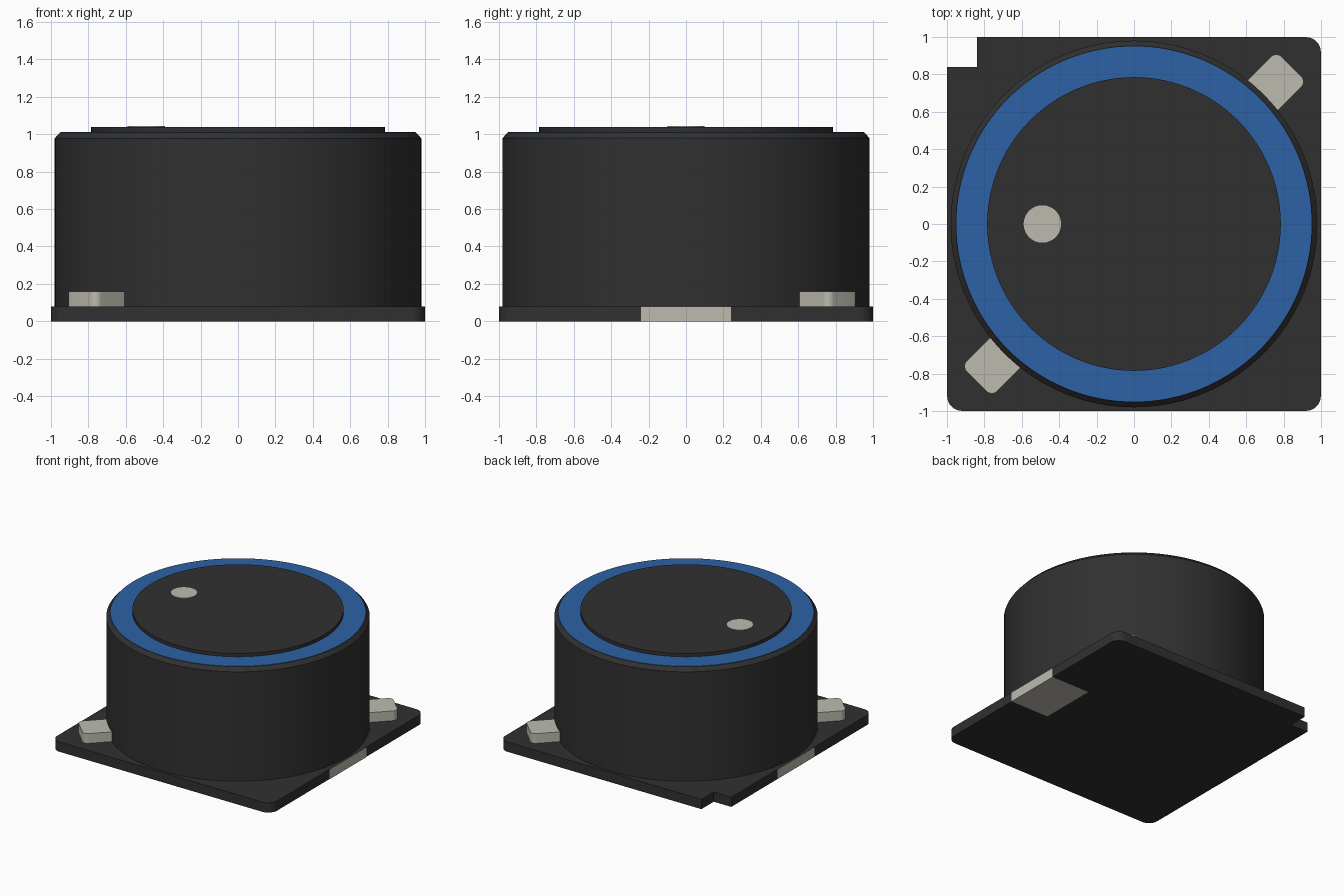
import bpy, bmesh, math

if "Cube" in bpy.data.objects:
    bpy.data.objects.remove(bpy.data.objects["Cube"])


def material(name, rgb):
    m = bpy.data.materials.new(name)
    m.use_nodes = True
    m.diffuse_color = (*rgb, 1)
    bsdf = next(n for n in m.node_tree.nodes if n.type == "BSDF_PRINCIPLED")
    bsdf.inputs["Base Color"].default_value = (*rgb, 1)
    return m


DARK = material("dark_grey", (0.03, 0.03, 0.03))
BLUE = material("blue", (0.026, 0.122, 0.38))
METAL = material("pale_metal", (0.51, 0.50, 0.43))


def finish(name, bm, mat):
    bmesh.ops.recalc_face_normals(bm, faces=bm.faces[:])
    mesh = bpy.data.meshes.new(name)
    bm.to_mesh(mesh)
    bm.free()
    mesh.materials.append(mat)
    ob = bpy.data.objects.new(name, mesh)
    bpy.context.collection.objects.link(ob)
    bpy.ops.object.select_all(action="DESELECT")
    ob.select_set(True)
    bpy.context.view_layer.objects.active = ob
    bpy.ops.object.shade_smooth_by_angle(angle=math.radians(30))
    return ob


def prism(name, outline, z0, z1, mat):
    """Extrude a flat outline from z0 to z1."""
    bm = bmesh.new()
    face = bm.faces.new([bm.verts.new((x, y, z0)) for x, y in outline])
    ext = bmesh.ops.extrude_face_region(bm, geom=[face], use_keep_orig=True)
    for v in ext["geom"]:
        if isinstance(v, bmesh.types.BMVert):
            v.co.z = z1
    return finish(name, bm, mat)


def turned(name, profile, mat, centre=(0, 0), sides=128):
    """Closed solid of revolution from (radius, z) rings, bottom to top."""
    bm = bmesh.new()
    angles = [2 * math.pi * i / sides for i in range(sides)]
    rings = [[bm.verts.new((centre[0] + r * math.cos(a), centre[1] + r * math.sin(a), z))
              for a in angles] for r, z in profile]
    for lo, hi in zip(rings, rings[1:]):
        for i in range(sides):
            j = (i + 1) % sides
            bm.faces.new((lo[i], lo[j], hi[j], hi[i]))
    bm.faces.new(rings[0])
    bm.faces.new(rings[-1])
    return finish(name, bm, mat)


def arc(cx, cy, r, start, steps=8):
    """Quarter-circle corner, counter-clockwise from start degrees."""
    return [(cx + r * math.cos(math.radians(start + 90 * i / steps)),
             cy + r * math.sin(math.radians(start + 90 * i / steps))) for i in range(steps + 1)]


# Base plate: three rounded corners and one square notch
S, R, N = 0.999, 0.08, 0.16
base = arc(S - R, S - R, R, 0) + [(-S + N, S), (-S + N, S - N), (-S, S - N)]
base += arc(-S + R, -S + R, R, 180) + arc(S - R, -S + R, R, 270)
prism("base_plate", base, 0.0, 0.08, DARK)

# Main drum with chamfered rim, blue ring and raised cap
turned("drum_body", [(0.98, 0.079), (0.98, 0.978), (0.952, 1.008)], DARK)
turned("blue_ring", [(0.95, 1.0), (0.95, 1.011)], BLUE)
turned("top_cap", [(0.785, 1.0), (0.785, 1.038)], DARK)
turned("marker_dot", [(0.1, 1.03), (0.1, 1.043)], METAL, (-0.49, 0), 48)

# Rounded tabs on two opposite corners, pointing outward along the diagonal
W, END, C = 0.115, 1.19, 0.04
tab = [(0.93, -W)] + arc(END - C, -W + C, C, 270) + arc(END - C, W - C, C, 0) + [(0.93, W)]
for name, deg in (("back_left_tab", 45), ("front_right_tab", 225)):
    c, s = math.cos(math.radians(deg)), math.sin(math.radians(deg))
    prism(name, [(d * c - w * s, d * s + w * c) for d, w in tab], 0.079, 0.16, METAL)

# Solder terminals on the two side edges; the left one also shows underneath
for name, sx, z0 in (("left_terminal", 1, -0.001), ("right_terminal", -1, 0.001)):
    prism(name, [(sx * 0.65, -0.24), (sx * 1.001, -0.24), (sx * 1.001, 0.24), (sx * 0.65, 0.24)],
          z0, 0.079, METAL)
